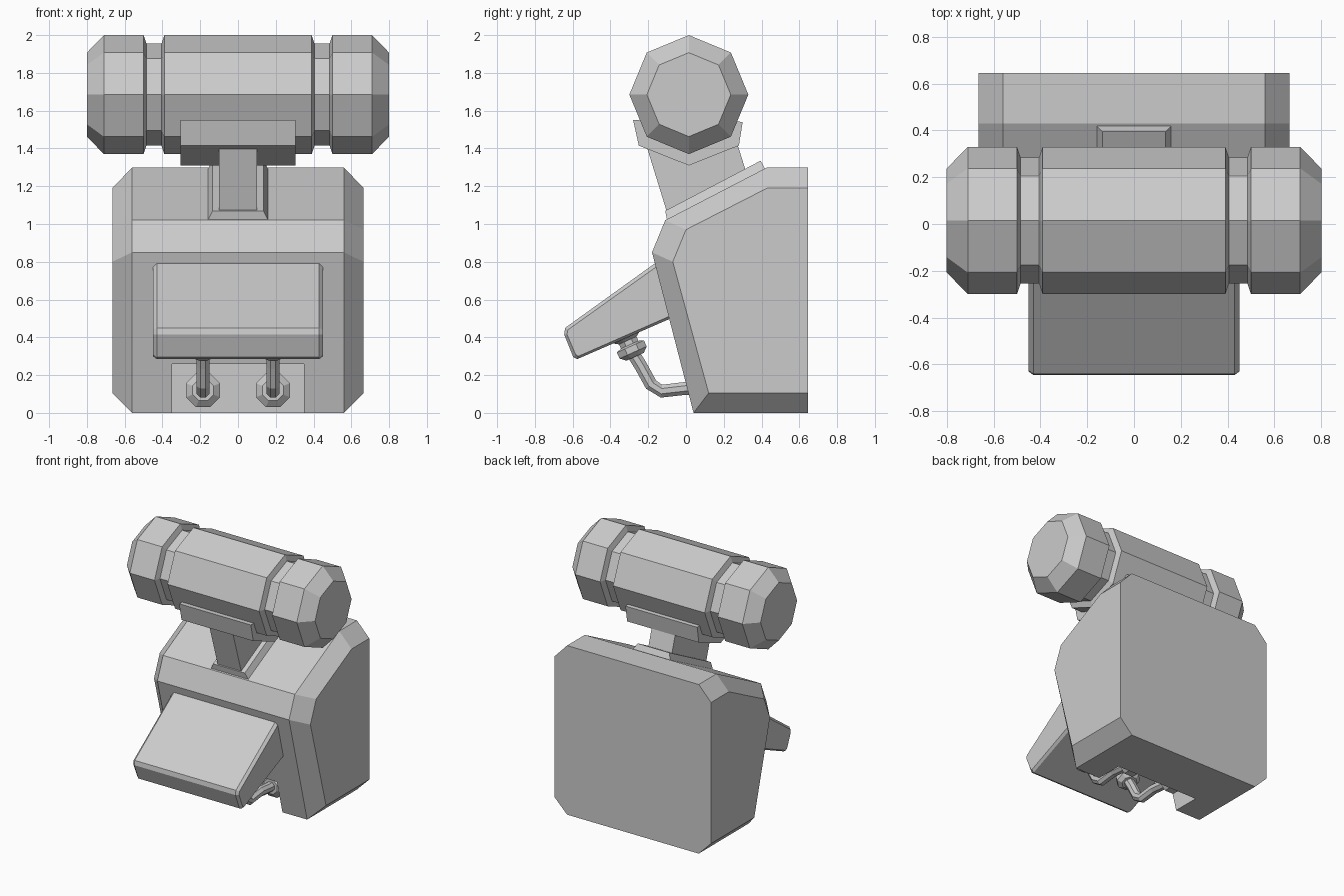
import bpy
import bmesh
from math import cos, sin, pi
from mathutils import Vector

if "Cube" in bpy.data.objects:
    bpy.data.objects.remove(bpy.data.objects["Cube"], do_unlink=True)

# One plain grey for the whole model
GREY = (0.6, 0.6, 0.6, 1)
grey = bpy.data.materials.new("plain_grey")
grey.use_nodes = True
grey.diffuse_color = GREY
grey.node_tree.nodes["Principled BSDF"].inputs["Base Color"].default_value = GREY


def loft(name, rings):
    """Join equal-length rings of points into a closed, flat-shaded solid."""
    bm = bmesh.new()
    loops = [[bm.verts.new(p) for p in ring] for ring in rings]
    count = len(loops[0])
    for a, b in zip(loops, loops[1:]):
        for i in range(count):
            j = (i + 1) % count
            bm.faces.new((a[i], a[j], b[j], b[i]))
    bm.faces.new(loops[0])
    bm.faces.new(loops[-1])
    bmesh.ops.recalc_face_normals(bm, faces=bm.faces)
    mesh = bpy.data.meshes.new(name)
    bm.to_mesh(mesh)
    bm.free()
    mesh.materials.append(grey)
    obj = bpy.data.objects.new(name, mesh)
    bpy.context.collection.objects.link(obj)
    return obj


def slab(name, sections):
    """Loft (y, z) profiles placed at +-x, widest section first."""
    rings = [[(-x, y, z) for y, z in prof] for x, prof in sections]
    rings += [[(x, y, z) for y, z in prof] for x, prof in reversed(sections)]
    return loft(name, rings)


def tube(name, points, radii, phase=0.0, sides=8):
    """Sweep an octagon along points, with one radius for each point."""
    pts = [Vector(p) for p in points]
    rings = []
    for i, (p, r) in enumerate(zip(pts, radii)):
        t = (pts[min(i + 1, len(pts) - 1)] - pts[max(i - 1, 0)]).normalized()
        u = Vector((0, 1, 0)) if abs(t.x) > 0.9 else Vector((1, 0, 0))
        v = t.cross(u)
        angles = [phase + 2 * pi * k / sides for k in range(sides)]
        rings.append([p + r * (u * cos(a) + v * sin(a)) for a in angles])
    return loft(name, rings)


# Main body with chamfered sides
body = slab("body", [
    (0.665, [(0.12, 0.105), (-0.07, 0.80), (0.0, 0.97),
             (0.43, 1.19), (0.645, 1.19), (0.645, 0.105)]),
    (0.56, [(0.04, 0), (-0.18, 0.85), (-0.11, 1.02),
            (0.43, 1.30), (0.645, 1.30), (0.645, 0)]),
])

# Recess at the lower front for the hoses
WALL = 0.25
cutter = slab("recess_cutter", [
    (0.35, [(-0.5, -0.2), (-0.5, 0.26), (WALL, 0.26), (WALL, -0.2)])])
cutter.hide_render = True
cut = body.modifiers.new("recess", 'BOOLEAN')
cut.operation = 'DIFFERENCE'
cut.solver = 'EXACT'
cut.object = cutter
bpy.context.view_layer.objects.active = body
bpy.ops.object.modifier_apply(modifier=cut.name)
bpy.data.objects.remove(cutter, do_unlink=True)

# Sloping front box with softened rim
slab("front_box", [
    (0.45, [(0.0, 0.885), (-0.625, 0.44), (-0.63, 0.415),
            (-0.585, 0.31), (-0.57, 0.30), (0.0, 0.55)]),
    (0.43, [(0.0, 0.91), (-0.64, 0.45), (-0.645, 0.415),
            (-0.597, 0.295), (-0.575, 0.285), (0.0, 0.535)]),
])

# Mounting plate on the slope, neck and cradle
loft("mounting_plate", [
    [(-0.16, -0.10, 1.02), (0.16, -0.10, 1.02), (0.16, 0.42, 1.29), (-0.16, 0.42, 1.29)],
    [(-0.135, -0.11, 1.07), (0.135, -0.11, 1.07), (0.135, 0.395, 1.335), (-0.135, 0.395, 1.335)],
])
slab("neck", [(0.10, [(-0.10, 1.06), (-0.205, 1.40), (0.0, 1.50),
                      (0.27, 1.43), (0.32, 1.27)])])
slab("cradle", [(0.305, [(-0.28, 1.55), (-0.25, 1.415), (0.015, 1.31),
                         (0.28, 1.415), (0.30, 1.54), (0.2, 1.55), (-0.2, 1.55)])])

# Horizontal head with grooves and tapered ends
half = [(0.80, 0.222), (0.71, 0.315), (0.50, 0.315),
        (0.485, 0.27), (0.405, 0.27), (0.39, 0.315)]
head = [(-x, r) for x, r in half] + half[::-1]
tube("head", [(x, 0.015, 1.685) for x, r in head], [r for x, r in head])

# Hoses with a fitting at each end
FLAT = pi / 8
top = Vector((0, -0.325, 0.42))
down = Vector((0, 0.41, -0.91))
for side, x in (("right", -0.185), ("left", 0.185)):
    shift = Vector((x, 0, 0))
    path = [(-0.29, 0.33), (-0.24, 0.25), (-0.185, 0.15),
            (-0.13, 0.115), (0.0, 0.13), (0.1, 0.12), (WALL + 0.02, 0.12)]
    tube(side + "_hose", [(x, y, z) for y, z in path], [0.037] * len(path), FLAT)
    fitting = [(-0.02, 0.08), (0.025, 0.08), (0.04, 0.055), (0.065, 0.055),
               (0.075, 0.085), (0.11, 0.085), (0.135, 0.055)]
    tube(side + "_upper_fitting", [top + shift + down * t for t, r in fitting],
         [r for t, r in fitting], FLAT)
    socket = [(0.13, 0.06), (0.16, 0.097), (0.22, 0.097), (WALL + 0.01, 0.08)]
    tube(side + "_lower_fitting", [(x, y, 0.12) for y, r in socket],
         [r for y, r in socket], FLAT)
